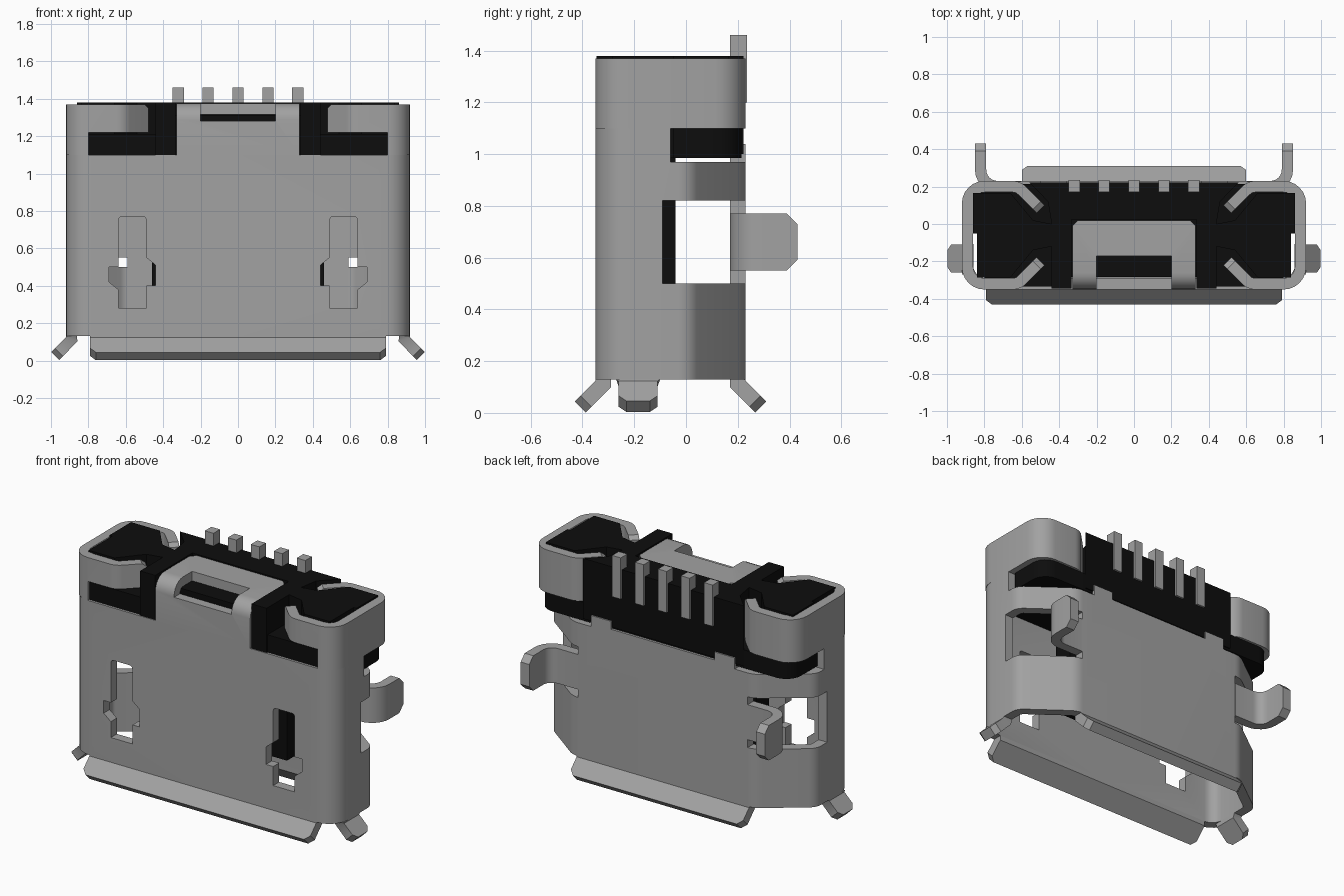
import bpy, bmesh, math
from mathutils import Vector

if "Cube" in bpy.data.objects:
    bpy.data.objects.remove(bpy.data.objects["Cube"])


def material(name, rgb, metal=0.0):
    m = bpy.data.materials.new(name)
    m.use_nodes = True
    m.diffuse_color = (*rgb, 1)
    m.node_tree.nodes["Principled BSDF"].inputs["Base Color"].default_value = (*rgb, 1)
    return m


STEEL = material("steel grey", (0.36, 0.36, 0.36))
PLASTIC = material("black plastic", (0.004, 0.004, 0.004))
T = 0.06  # sheet metal thickness


def place(axis, p, w):
    """Put a 2D point on the plane across an axis, at distance w along it."""
    a, b = p
    return {"x": (w, a, b), "y": (a, w, b), "z": (a, b, w)}[axis]


def rounded(points, steps=6):
    """Points are (a, b) or (a, b, radius); radius corners become arcs."""
    out = []
    for i, p in enumerate(points):
        c = Vector(p[:2])
        if len(p) == 2:
            out.append(c)
            continue
        u = (Vector(points[i - 1][:2]) - c).normalized()
        v = (Vector(points[(i + 1) % len(points)][:2]) - c).normalized()
        half = u.angle(v) / 2
        centre = c + (u + v).normalized() * p[2] / math.sin(half)
        start = c + u * p[2] / math.tan(half) - centre
        end = c + v * p[2] / math.tan(half) - centre
        total = start.angle(end)
        for k in range(steps + 1):
            t = k / steps
            out.append(centre + (start * math.sin((1 - t) * total)
                                 + end * math.sin(t * total)) / math.sin(total))
    return out


def new_object(name, bm, mat):
    bmesh.ops.recalc_face_normals(bm, faces=bm.faces)
    mesh = bpy.data.meshes.new(name)
    bm.to_mesh(mesh)
    bm.free()
    mesh.materials.append(mat)
    ob = bpy.data.objects.new(name, mesh)
    bpy.context.collection.objects.link(ob)
    return ob


def finish(ob, cutters=(), mirror=False):
    """Cut the openings, mirror, bake the modifiers and shade."""
    for c in cutters:
        mod = ob.modifiers.new("cut", "BOOLEAN")
        mod.operation, mod.solver, mod.object = "DIFFERENCE", "EXACT", c
    if mirror:
        ob.modifiers.new("mirror", "MIRROR")
    bpy.context.view_layer.update()
    deps = bpy.context.evaluated_depsgraph_get()
    mesh = bpy.data.meshes.new_from_object(ob.evaluated_get(deps))
    ob.modifiers.clear()
    ob.data = mesh
    for c in cutters:
        bpy.data.objects.remove(c)
    bpy.ops.object.select_all(action="DESELECT")
    ob.select_set(True)
    bpy.context.view_layer.objects.active = ob
    bpy.ops.object.shade_smooth_by_angle(angle=math.radians(30))
    return ob


def sheet(name, axis, path, lo, hi, start=0.0, end=0.0, cutters=(), mirror=False):
    """Bent strip of sheet metal; start and end narrow its two tips."""
    bm = bmesh.new()
    pts = rounded(path)
    rows = []
    for i, p in enumerate(pts):
        inset = start if i == 0 else end if i == len(pts) - 1 else 0
        rows.append([bm.verts.new(place(axis, p, w)) for w in (lo + inset, hi - inset)])
    for r, s in zip(rows, rows[1:]):
        bm.faces.new((r[0], r[1], s[1], s[0]))
    ob = new_object(name, bm, STEEL)
    mod = ob.modifiers.new("thickness", "SOLIDIFY")
    mod.thickness, mod.offset, mod.use_even_offset = T, 0, True
    return finish(ob, cutters, mirror)


def prism(name, axis, outline, lo, hi, mat=PLASTIC):
    bm = bmesh.new()
    pts = rounded(outline)
    ends = [[bm.verts.new(place(axis, p, w)) for p in pts] for w in (lo, hi)]
    bm.faces.new(ends[0])
    bm.faces.new(ends[1])
    for i in range(len(pts)):
        j = (i + 1) % len(pts)
        bm.faces.new((ends[0][i], ends[0][j], ends[1][j], ends[1][i]))
    return new_object(name, bm, mat)


def box(name, x, y, z, mat=PLASTIC):
    rect = [(x[0], y[0]), (x[1], y[0]), (x[1], y[1]), (x[0], y[1])]
    return prism(name, "z", rect, z[0], z[1], mat)


def cutter(x, y, z):
    ob = box("cutter", x, y, z, STEEL)
    ob.hide_render = True
    return ob


def both_sides(half):
    """Complete an outline given from front centre to back centre at x > 0."""
    return half + [(-p[0], *p[1:]) for p in reversed(half)]


# Shell: keyed tube with latch holes, side windows and a stepped rear top edge
hole = prism("cutter", "y", [
    (0.49, 0.28), (0.64, 0.28), (0.64, 0.38), (0.69, 0.42), (0.69, 0.5), (0.64, 0.5),
    (0.64, 0.77, 0.02), (0.49, 0.77, 0.02), (0.49, 0.55), (0.44, 0.51), (0.44, 0.4),
    (0.49, 0.4)], -0.5, -0.2, STEEL)
hole.hide_render = True
sheet("shell", "z",
      [(0, -0.32), (0.89, -0.32, 0.1), (0.89, 0, 0.06), (0.62, 0.2, 0.1), (0, 0.2)],
      0.13, 1.1, mirror=True, cutters=[
          hole,
          cutter((0.59, 1.1), (-0.09, 0.4), (0.5, 0.82)),
          cutter((0.5, 1.1), (-0.06, 0.4), (0.97, 1.2)),
          cutter((0.35, 0.55), (0.05, 0.4), (1.04, 1.2)),
          cutter((-0.1, 0.36), (0.05, 0.4), (0.99, 1.2))])

# Curled clamps at the top corners
sheet("corner_clamp", "z",
      [(0.5, -0.2), (0.52, -0.22), (0.62, -0.32, 0.07), (0.89, -0.32, 0.09),
       (0.89, 0.2, 0.09), (0.62, 0.2, 0.07), (0.52, 0.1), (0.5, 0.08)],
      1.1, 1.37, start=0.02, end=0.02, mirror=True,
      cutters=[cutter((0.3, 0.8), (-0.5, -0.1), (1.0, 1.22))])

# Strap folded over the top, with its window
sheet("top_strap", "x",
      [(-0.32, 1.1), (-0.32, 1.345, 0.06), (-0.01, 1.345), (0.02, 1.345)],
      -0.33, 0.33, end=0.03,
      cutters=[cutter((-0.2, 0.2), (-0.5, -0.17), (1.28, 1.5))])

# Flared lips around the opening
for name, side, y, w in (("front_lip", -1, -0.32, 0.79), ("back_lip", 1, 0.2, 0.6)):
    sheet(name, "x", [(y, 0.13), (y, 0.112), (y + side * 0.067, 0.045),
                      (y + side * 0.089, 0.023)], -w, w, end=0.03)
sheet("side_lip", "y", [(0.89, 0.13), (0.89, 0.112), (0.957, 0.045), (0.977, 0.025)],
      -0.26, -0.11, start=-0.01, end=0.03, mirror=True)

# Mounting legs bent backwards out of the side windows
sheet("mounting_leg", "z", [(0.59, 0.2), (0.82, 0.2, 0.09), (0.82, 0.39), (0.82, 0.43)],
      0.55, 0.77, end=0.04, mirror=True)

# Plastic body: waisted core, base slab, front ledge and tongue
core = prism("body_core", "z", both_sides([
    (0.44, -0.345), (0.44, -0.12), (0.54, -0.14), (0.66, -0.285), (0.84, -0.285),
    (0.84, -0.05), (0.86, -0.05), (0.86, 0.165), (0.66, 0.165), (0.54, 0.02),
    (0.44, 0.0), (0.46, 0.12), (0.56, 0.222)]), 1.0, 1.38)
finish(core, [cutter((-0.335, 0.335), (-0.5, 0.025), (1.31, 1.5)),
              cutter((-0.335, 0.335), (-0.5, -0.28), (0.9, 1.5)),
              cutter((-0.6, 0.6), (-0.5, -0.28), (0.9, 1.1))])
finish(prism("body_base", "z", both_sides([
    (0.84, -0.285), (0.84, -0.05), (0.88, -0.05), (0.88, 0.215, 0.1)]), 0.985, 1.1))
for s in (-1, 1):
    x = sorted((s * 0.335, s * 0.8))
    finish(box("body_ledge", x, (-0.335, 0), (1.1, 1.21)))
finish(box("tongue", (-0.46, 0.46), (-0.17, -0.04), (0.36, 1.0)))

# Contact pins
for i in range(-2, 3):
    x = i * 0.16
    finish(box("contact_pin", (x - 0.03, x + 0.03), (0.17, 0.235), (1.2, 1.46), STEEL))
